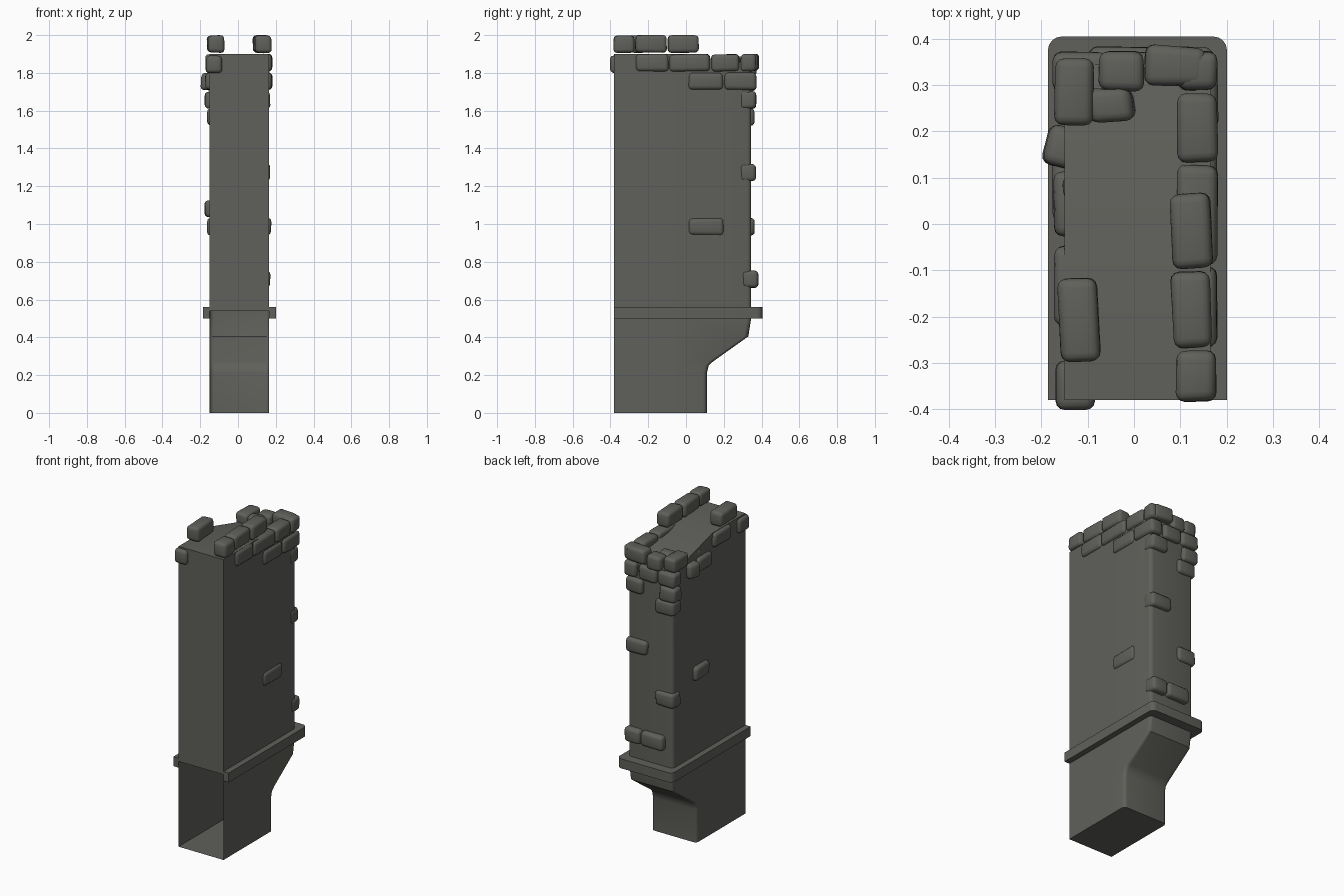
import bpy, bmesh, math, random
from mathutils import Vector, Matrix

if "Cube" in bpy.data.objects:
    bpy.data.objects.remove(bpy.data.objects["Cube"])

random.seed(4)
mat = bpy.data.materials.new("dark_grey_stone")
mat.diffuse_color = (0.115, 0.116, 0.103, 1)
mat.use_nodes = True
mat.node_tree.nodes["Principled BSDF"].inputs["Base Color"].default_value = mat.diffuse_color

XL, XR, YF, YB = -0.15, 0.165, -0.38, 0.345


def finish(name, bm, angle=35):
    bmesh.ops.recalc_face_normals(bm, faces=bm.faces)
    me = bpy.data.meshes.new(name)
    bm.to_mesh(me)
    bm.free()
    ob = bpy.data.objects.new(name, me)
    bpy.context.collection.objects.link(ob)
    me.materials.append(mat)
    bpy.ops.object.select_all(action='DESELECT')
    ob.select_set(True)
    bpy.context.view_layer.objects.active = ob
    bpy.ops.object.shade_smooth_by_angle(angle=math.radians(angle))


def u_path(yb, out=0.0, r=0.022, n=4):
    """U-shaped plan open to the front, with rounded back corners."""
    l, rt = XL - out, XR + out
    pts = [(l, YF), (l, -0.05)]
    for cx, a0 in ((l + r, 180), (rt - r, 90)):
        for i in range(n + 1):
            a = math.radians(a0 - 90 * i / n)
            pts.append((cx + r * math.cos(a), yb - r + r * math.sin(a)))
    return pts + [(rt, -0.05), (rt, YF)]


def loft(bm, rings, closed):
    rows = [[bm.verts.new(p) for p in ring] for ring in rings]
    n = len(rows[0])
    for a, b in zip(rows, rows[1:]):
        for i in range(n if closed else n - 1):
            j = (i + 1) % n
            bm.faces.new((a[i], a[j], b[j], b[i]))
    return rows


# lower flue: open at the front, back wall slopes outward
bm = bmesh.new()
profile = [(0, 0.11), (0.21, 0.11), (0.25, 0.12), (0.272, 0.143),
           (0.405, 0.33), (0.5, YB), (0.54, YB)]
rows = loft(bm, [[(x, y, z) for x, y in u_path(yb)] for z, yb in profile], False)
bm.faces.new(rows[0])
finish("lower_flue", bm)


# upper shaft: closed box whose broken top sinks towards the back left
def top_z(x, y):
    t = max(0, (y + 0.05) / 0.395)
    return 1.9 - t * (0.11 if x < 0 else 0.05)


bm = bmesh.new()
plan = u_path(YB)
rows = loft(bm, [[(x, y, 0.54) for x, y in plan],
                 [(x, y, top_z(x, y)) for x, y in plan]], True)
top = rows[1]
bm.faces.new(rows[0])
bm.faces.new((top[0], top[1], top[-2], top[-1]))
bm.faces.new(top[1:-1])
finish("upper_shaft", bm)

# ledge band wrapping left, back and right
bm = bmesh.new()
outer = u_path(YB + 0.06, 0.036, 0.03)
rows = loft(bm, [[(x, y, z) for x, y in path] for path, z in
                 ((plan, 0.5), (outer, 0.5), (outer, 0.56), (plan, 0.56))], False)
for k in (0, -1):
    bm.faces.new([r[k] for r in rows])
finish("ledge_band", bm)


# stones: bevelled, slightly uneven blocks
def stone(name, mid, size, turn=0, rough=0.003):
    bm = bmesh.new()
    bmesh.ops.create_cube(bm, size=1)
    rot = Matrix.Rotation(math.radians(turn), 3, 'Z')
    for v in bm.verts:
        p = Vector(a * b for a, b in zip(v.co, size))
        for k in range(3):   # pull corners inwards only
            p[k] -= math.copysign(random.uniform(0, 2 * rough), p[k])
        v.co = rot @ p + Vector(mid)
    bmesh.ops.bevel(bm, geom=list(bm.edges), offset=min(0.02, min(size) * 0.3),
                    segments=3, profile=0.5, affect='EDGES')
    finish(name, bm, 60)


def course(wall, z, *breaks, out=0.015, turn=0):
    """Row of stones on one wall, split at the given joints, standing out from it."""
    depth, height = 0.092, 0.097
    for a, b in zip(breaks, breaks[1:]):
        c, length = (a + b) / 2, b - a
        if wall == "back":
            mid, size = (c, YB + out - depth / 2), (length, depth)
        else:
            edge = XR + out - depth / 2 if wall == "right" else XL - out + depth / 2
            mid, size = (edge, c), (depth, length)
        stone(wall + "_stone", (*mid, z + height / 2), (*size, height), turn)


# right parapet, top course downwards
course("right", 1.904, -0.385, -0.27, out=0.016)
course("right", 1.904, -0.27, -0.1, 0.068, out=0.005, turn=3)
course("right", 1.805, -0.27, -0.09, 0.13, 0.285, 0.377, out=0.018)
course("right", 1.707, 0.01, 0.2, 0.377, out=0.018)

# left parapet
course("left", 1.904, -0.3, -0.115, out=0.014, turn=3)
course("left", 1.797, -0.405, -0.29, out=0.022)
course("left", 1.803, -0.22, -0.045, out=0.025)
course("left", 1.793, 0.21, 0.36, out=0.025)
course("left", 1.707, -0.03, 0.115, out=0.026)
course("left", 1.707, 0.118, 0.21, out=0.045, turn=-14)

# back parapet
course("back", 1.785, -0.08, 0.025, out=0.032)
course("back", 1.808, 0.02, 0.16, out=0.042, turn=-3)
course("back", 1.703, -0.178, -0.05, 0.08, out=0.03)

# scattered stones standing out of the walls
course("back", 1.608, -0.178, -0.06, out=0.026)
course("back", 1.608, 0.05, 0.173, out=0.03)
course("back", 1.52, -0.165, -0.03, out=0.02)
course("back", 1.225, 0.02, 0.173, out=0.03)
course("back", 0.937, -0.165, -0.03, out=0.022)
course("back", 0.658, -0.1, 0.06, 0.173, out=0.04)
course("left", 1.032, 0, 0.15, out=0.028)
course("right", 0.938, 0.008, 0.202, out=0.014)

# loose rubble on the broken top
stone("loose_rubble", (-0.05, 0.257, 1.85), (0.115, 0.088, 0.08), 8, 0.01)
stone("loose_rubble", (-0.13, 0.08, 1.825), (0.06, 0.06, 0.06), 5, 0.006)
